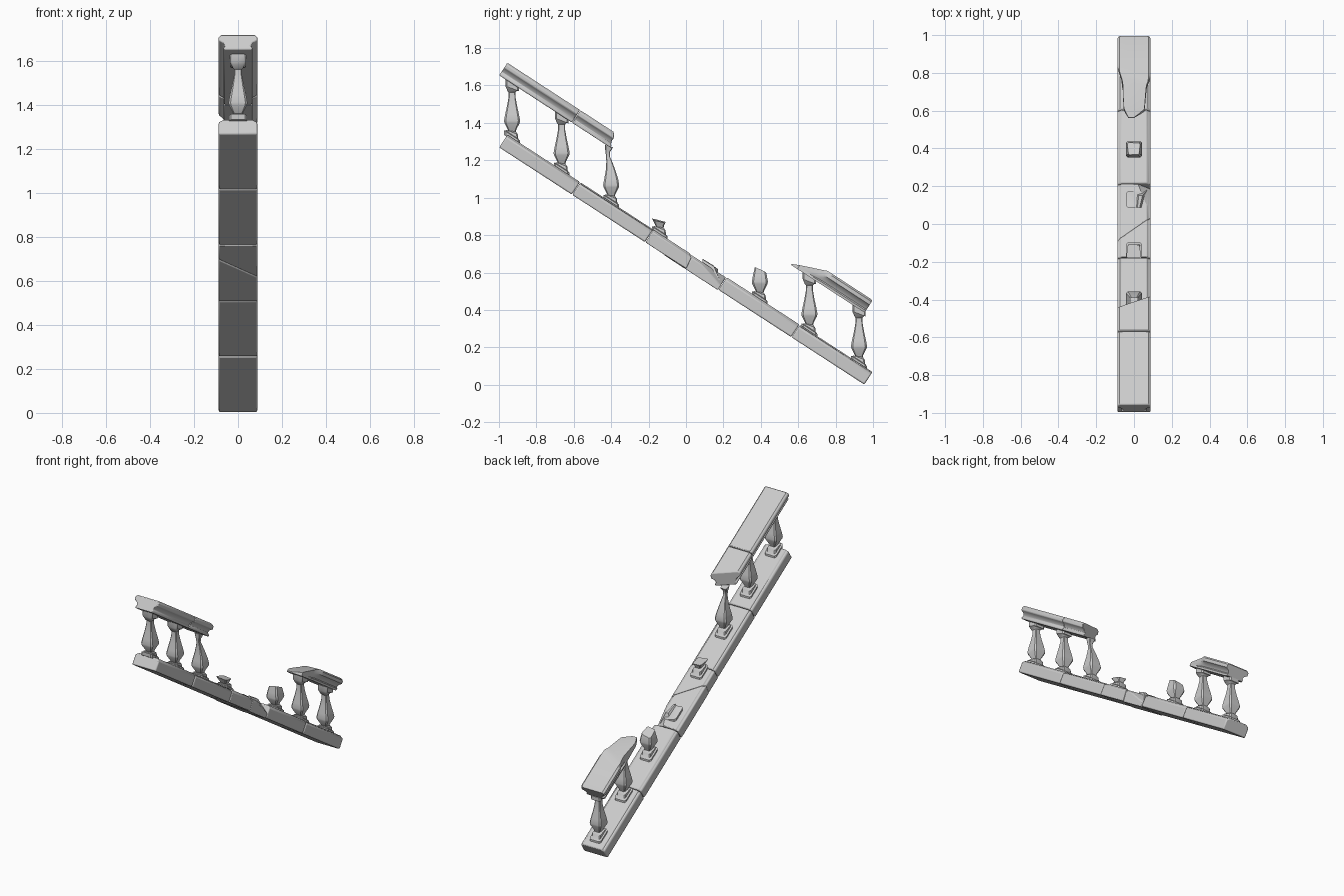
import bpy, bmesh, math
from mathutils import Vector, Matrix

if "Cube" in bpy.data.objects:
    bpy.data.objects.remove(bpy.data.objects["Cube"])

# Sloped frame: local x = width, y = down the slope, z = normal to the slope
ANG = math.atan2(0.545, 0.839)
FRAME = Matrix.Translation((0, -1, 1.27)) @ Matrix.Rotation(-ANG, 4, 'X')
RISE = Matrix.Translation((0, 0, 0.385))
SLOPE = math.tan(ANG)
LENGTH = 2.331
SEG = LENGTH / 5

BASE_HALF = [(0.088, 0), (0.088, 0.068), (0.074, 0.074), (0.07, 0.08)]
CAP_HALF = [(0.064, 0), (0.066, 0.013), (0.058, 0.02), (0.066, 0.036),
            (0.088, 0.05), (0.088, 0.07), (0.076, 0.08)]


def finish(bm, name, matrix, bevel=0.0):
    bmesh.ops.recalc_face_normals(bm, faces=bm.faces)
    me = bpy.data.meshes.new(name)
    bm.to_mesh(me)
    bm.free()
    me.transform(matrix)
    ob = bpy.data.objects.new(name, me)
    bpy.context.collection.objects.link(ob)
    bpy.ops.object.select_all(action='DESELECT')
    ob.select_set(True)
    bpy.context.view_layer.objects.active = ob
    bpy.ops.object.shade_smooth_by_angle(angle=math.radians(35))
    if bevel:
        mod = ob.modifiers.new("worn_edges", 'BEVEL')
        mod.width, mod.segments = bevel, 2
        mod.limit_method, mod.angle_limit = 'ANGLE', math.radians(50)
    return ob


def loft(bm, rings):
    vs = [[bm.verts.new(p) for p in r] for r in rings]
    n = len(vs[0])
    for a, b in zip(vs, vs[1:]):
        for i in range(n):
            bm.faces.new((a[i], a[(i + 1) % n], b[(i + 1) % n], b[i]))
    bm.faces.new(vs[0][::-1])
    bm.faces.new(vs[-1])


def cut(bm, point, normal):
    # remove everything on the side the normal points to, and close the break
    geom = bm.verts[:] + bm.edges[:] + bm.faces[:]
    res = bmesh.ops.bisect_plane(bm, geom=geom, plane_co=point, plane_no=normal,
                                 clear_outer=True)
    edges = [e for e in res['geom_cut'] if isinstance(e, bmesh.types.BMEdge)]
    bmesh.ops.holes_fill(bm, edges=edges, sides=0)


def rail(name, half, u0, u1, matrix, cuts=(), bevel=0.009):
    prof = half + [(-x, z) for x, z in reversed(half)]
    bm = bmesh.new()
    loft(bm, [[(x, u, z) for x, z in prof] for u in (u0 + 0.0015, u1 - 0.0015)])
    for p, n in cuts:
        cut(bm, p, n)
    return finish(bm, name, matrix, bevel)


# Base rail: five stone blocks, the middle one cracked and chipped
for i in (0, 1, 3, 4):
    rail(f"base_block_{i + 1}", BASE_HALF, i * SEG, (i + 1) * SEG, FRAME)
crack = Vector((0, 1.118, 0.04))
crack_n = Vector((-0.82, 1, 0.15))
rail("base_block_3_upper", BASE_HALF, 2 * SEG, 3 * SEG, FRAME,
     [(crack, crack_n)], 0.005)
a, b, c = Vector((0.02, 1.398, 0.08)), Vector((0.088, 1.2, 0.08)), Vector((0.088, 1.398, 0.03))
chip_n = (b - a).cross(c - a)
if chip_n.x < 0:
    chip_n = -chip_n
rail("base_block_3_lower", BASE_HALF, 2 * SEG, 3 * SEG,
     FRAME @ Matrix.Translation((0, 0, -0.003)),
     [(crack, -crack_n), (a, chip_n)], 0.005)

# Handrail: whole block and broken block at the upper end
TOP = RISE @ FRAME
rail("handrail_block_1", CAP_HALF, 0, SEG, TOP, bevel=0.007)
rail("handrail_block_2_broken", CAP_HALF, SEG, 0.9, TOP,
     [(Vector((0.088, 0.685, 0.08)), Vector((-0.4, 1, 0.5)))], 0.004)


# Handrail: lower block, worn away to a thin tip
def worn_ring(u):
    def lerp(pts):
        for (ua, va), (ub, vb) in zip(pts, pts[1:]):
            if u <= ub:
                return va + (vb - va) * (u - ua) / (ub - ua)
        return pts[-1][1]
    left = lerp([(1.862, -0.03), (1.91, -0.055), (2.05, -0.06), (2.15, -0.09), (2.4, -0.09)])
    right = lerp([(1.862, 0.0), (1.9, 0.055), (2.02, 0.065), (2.08, 0.09), (2.4, 0.09)])
    ring = []
    half = CAP_HALF + [(0.04, 0.08), (0.0, 0.08)]
    for x, z in half + [(-x, z) for x, z in reversed(half[:-1])]:
        x = max(left, min(right, x))
        full = 2.08 - 0.5 * x
        t = max(0.0, min(1.0, (u - 1.862) / (full - 1.862)))
        top = 0.006 + 0.074 * t ** 0.9
        ring.append((x, u, z * top / 0.08))
    return ring


bm = bmesh.new()
us = [1.862 + 0.02 * k for k in range(16)] + [LENGTH - 0.012]
rings = [worn_ring(u) for u in us]
rings.append([(x * 0.94, LENGTH, 0.04 + (z - 0.04) * 0.88) for x, _, z in rings[-1]])
loft(bm, rings)
finish(bm, "handrail_block_3_broken", TOP)

# Baluster profile: half width, height, shear following the slope, y shift
LOWER = [(0.042, -0.012, 1, 0), (0.042, 0.012, 1, 0), (0.033, 0.017, 1, 0), (0.031, 0.03, 0.6, 0),
         (0.02, 0.036, 0.2, 0), (0.023, 0.045, 0, 0), (0.041, 0.08, 0, 0),
         (0.043, 0.092, 0, 0), (0.037, 0.125, 0, 0)]
WHOLE = LOWER + [(0.027, 0.17, 0, 0), (0.019, 0.215, 0, 0), (0.018, 0.243, 0, 0),
                 (0.024, 0.25, 0, 0), (0.03, 0.258, 0.3, 0), (0.036, 0.264, 0.6, 0),
                 (0.036, 0.298, 1, 0)]
SHARD = LOWER + [(0.026, 0.17, 0, -0.003), (0.016, 0.215, 0, -0.01),
                 (0.01, 0.245, 0, -0.017), (0.013, 0.27, 0, -0.018),
                 (0.022, 0.3, 0.5, -0.012)]


def baluster(name, y, prof, cut_h=None, cut_n=None):
    bm = bmesh.new()
    rings = []
    for r, h, shear, dy in prof:
        k = r * 0.78
        pts = [(r, -k), (r, k), (k, r), (-k, r), (-r, k), (-r, -k), (-k, -r), (k, -r)]
        rings.append([(px, py + dy, h - py * SLOPE * shear) for px, py in pts])
    loft(bm, rings)
    if cut_h:
        cut(bm, Vector((0, 0, cut_h)), Vector(cut_n))
    z = 1.337 - SLOPE * (y + 0.956)
    finish(bm, name, Matrix.Translation((0, y, z)))


for i, y in enumerate((-0.93, -0.665, 0.66, 0.925)):
    baluster(f"baluster_{i + 1}", y, WHOLE)
baluster("baluster_thin_shard", -0.4, SHARD)
baluster("baluster_stump", -0.14, LOWER, 0.068, (0.1, 0.25, 1))
baluster("baluster_half", 0.395, WHOLE, 0.152, (-0.2, 0.5, 1))
baluster("baluster_foot_remnant", 0.13, LOWER, 0.006, (0.25, 0.7, 1))

# Jagged stone splinter left on the cracked block
bm = bmesh.new()
loft(bm, [[(-0.01, 0.085, 0.62), (0.06, 0.085, 0.62), (0.07, 0.18, 0.56), (0.0, 0.17, 0.56)],
          [(0.018, 0.088, 0.674), (0.03, 0.088, 0.67), (0.045, 0.15, 0.632), (0.025, 0.15, 0.636)]])
finish(bm, "stone_splinter", Matrix())
